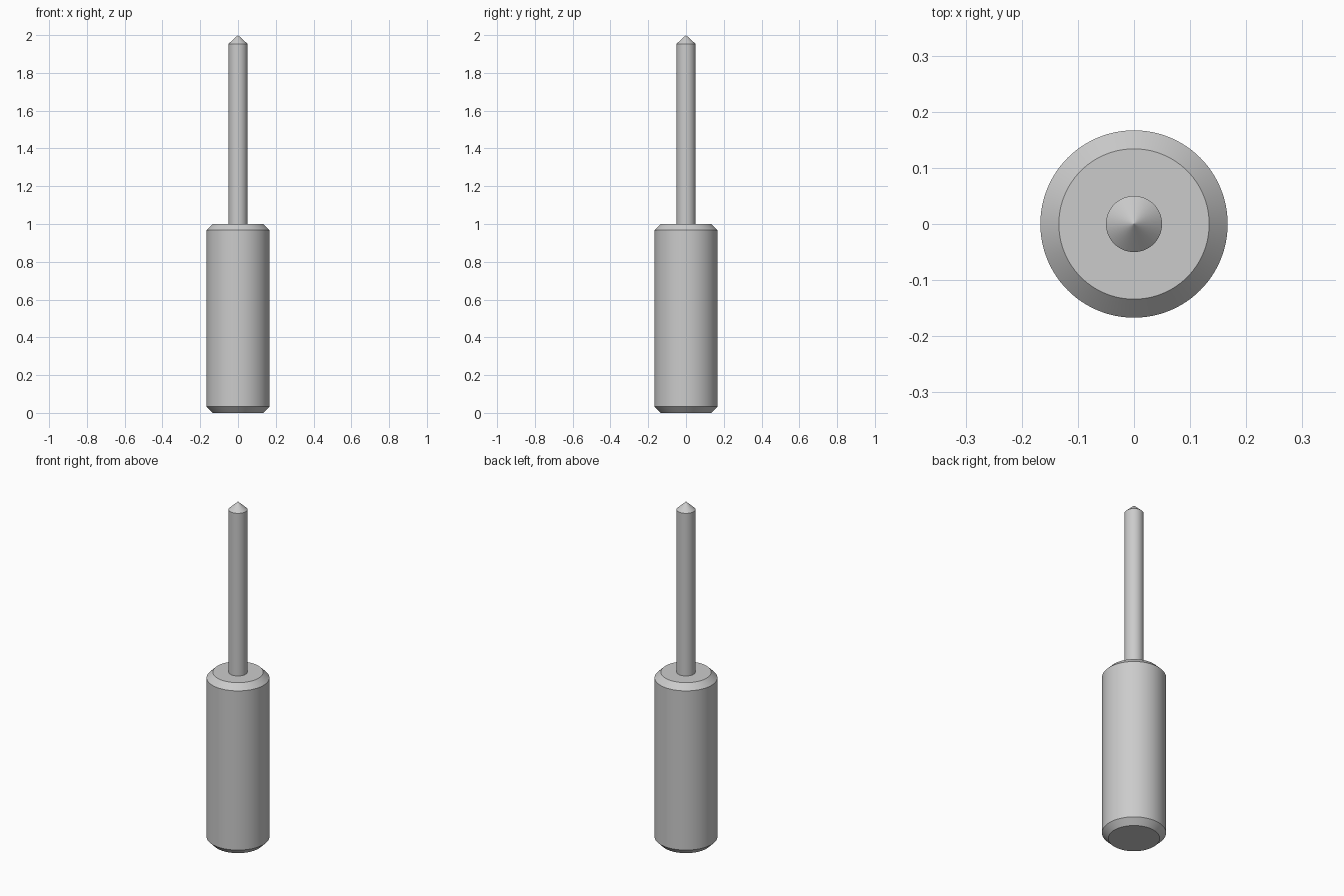
import bpy, bmesh, math

SEGMENTS = 96

cube = bpy.data.objects.get("Cube")
if cube:
    bpy.data.objects.remove(cube, do_unlink=True)

# Plain grey metal
grey = bpy.data.materials.new("grey metal")
grey.use_nodes = True
colour = (0.6, 0.6, 0.6, 1)
grey.diffuse_color = colour
grey.node_tree.nodes["Principled BSDF"].inputs["Base Color"].default_value = colour


def turned_part(name, profile):
    """Spin a (radius, height) profile, given bottom to top, into a closed solid."""
    bm = bmesh.new()
    verts = [bm.verts.new((r, 0, z)) for r, z in profile]
    edges = [bm.edges.new(pair) for pair in zip(verts, verts[1:])]
    bmesh.ops.spin(bm, geom=verts + edges, cent=(0, 0, 0), axis=(0, 0, 1),
                   angle=math.tau, steps=SEGMENTS, use_merge=False)
    bmesh.ops.remove_doubles(bm, verts=bm.verts, dist=1e-5)
    # Close the open rims with flat discs
    bmesh.ops.holes_fill(bm, edges=[e for e in bm.edges if e.is_boundary], sides=0)
    bmesh.ops.recalc_face_normals(bm, faces=bm.faces)
    # Round walls are smooth; discs and the cone stay crisp
    for face in bm.faces:
        face.smooth = len(face.verts) == 4
    for edge in bm.edges:
        edge.smooth = edge.calc_face_angle(0) < math.radians(30)
    mesh = bpy.data.meshes.new(name)
    bm.to_mesh(mesh)
    bm.free()
    mesh.materials.append(grey)
    obj = bpy.data.objects.new(name, mesh)
    bpy.context.collection.objects.link(obj)
    return obj


# Thick body with a chamfer at both ends
body_radius, chamfer, body_top = 0.167, 0.033, 1.0
inner = body_radius - chamfer
turned_part("body", [(inner, 0), (body_radius, chamfer),
                     (body_radius, body_top - chamfer), (inner, body_top)])

# Slim pin with a conical point, seated on the body
pin_radius, tip = 0.05, 2.0
turned_part("pin", [(pin_radius, body_top - 0.01), (pin_radius, tip - 0.046), (0, tip)])
